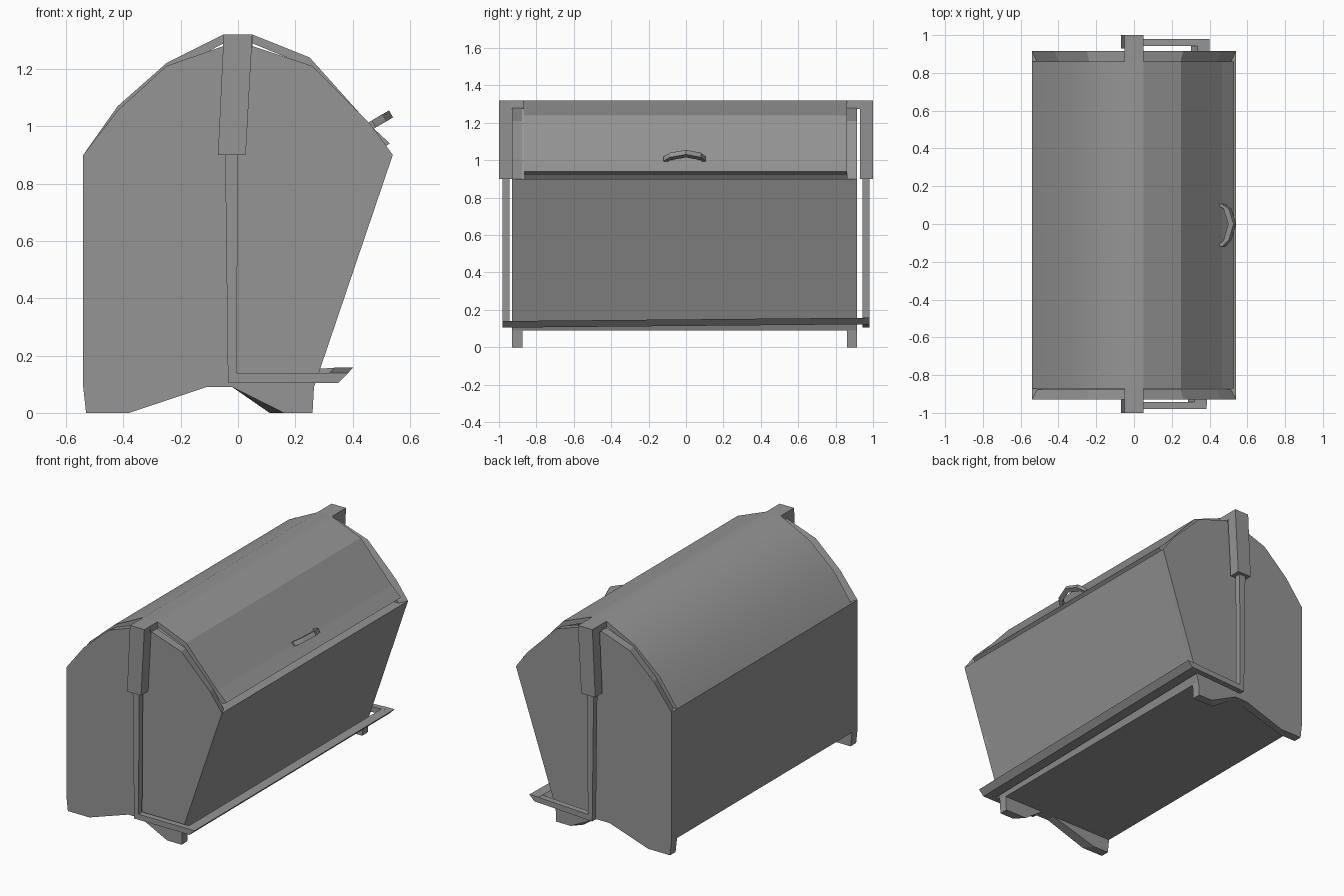
import bpy
import bmesh
from mathutils import Vector

cube = bpy.data.objects.get("Cube")
if cube:
    bpy.data.objects.remove(cube)

grey = bpy.data.materials.new("grey metal")
grey.use_nodes = True
GREY = (0.3, 0.3, 0.3, 1)
grey.diffuse_color = GREY
grey.node_tree.nodes["Principled BSDF"].inputs["Base Color"].default_value = GREY


def loft(name, sections, smooth=None):
    """Join matching rings of 3D points into a capped solid."""
    bm = bmesh.new()
    rings = [[bm.verts.new(p) for p in s] for s in sections]
    n = len(rings[0])
    for a, b in zip(rings, rings[1:]):
        for i in range(n):
            j = (i + 1) % n
            bm.faces.new((a[i], a[j], b[j], b[i]))
    bm.faces.new(rings[0][::-1])
    bm.faces.new(rings[-1])
    bmesh.ops.recalc_face_normals(bm, faces=bm.faces)
    mesh = bpy.data.meshes.new(name)
    bm.to_mesh(mesh)
    bm.free()
    mesh.materials.append(grey)
    obj = bpy.data.objects.new(name, mesh)
    bpy.context.collection.objects.link(obj)
    if smooth:
        bpy.ops.object.select_all(action='DESELECT')
        obj.select_set(True)
        bpy.context.view_layer.objects.active = obj
        bpy.ops.object.shade_smooth_by_angle(angle=smooth)
    return obj


def at_y(profile, y):
    return [(x, y, z) for x, z in profile]


def prism(name, profile, y0, y1, smooth=None):
    return loft(name, [at_y(profile, y0), at_y(profile, y1)], smooth)


def shell(outer, inward):
    """Close an open outline into a thin sheet, moved towards the bin centre."""
    centre = Vector((0, 0.6))
    inner = []
    for p in outer:
        v = Vector(p)
        inner.append(tuple(v + (centre - v).normalized() * inward))
    return outer + inner[::-1]


# Container with sloping front wall
prism("container", [(-.54, .9), (-.54, .09), (.265, .09), (.54, .9)], -.93, .915)

# End panels with arched top and feet
arch = [(-.54, .9), (-.42, 1.055), (-.25, 1.21), (-.05, 1.28),
        (.05, 1.28), (.26, 1.21), (.46, 1.01), (.54, .9)]
outer_feet = [(.265, .09), (.26, 0), (.16, 0), (-.02, .09),
              (-.11, .09), (-.38, 0), (-.53, 0), (-.54, .09)]
inner_feet = [(.265, .09), (.26, 0), (.11, 0), (-.02, .09),
              (-.11, .09), (-.42, 0), (-.53, 0), (-.54, .09)]
inner_arch = [(x * .95, z) for x, z in arch]
for name, y_out, y_in in (("front", -.93, -.875), ("back", .915, .86)):
    loft(name + "_end_panel", [at_y(arch + outer_feet, y_out),
                               at_y(inner_arch + inner_feet, y_in)])

# Rounded fixed cover and faceted opening lid
cover = [(-.54, .9), (-.42, 1.07), (-.25, 1.22), (-.05, 1.32), (.05, 1.32)]
prism("rounded_cover", shell(cover, .03), -.87, .86, .56)
lid = [(.05, 1.32), (.25, 1.24), (.465, 1.0), (.53, .94)]
prism("opening_lid", shell(lid, .03), -.87, .86)

# Lid handle: bent bar leaning outwards
path = [(.46, -.12, 1.0), (.495, -.085, 1.02), (.52, 0, 1.035),
        (.495, .08, 1.02), (.46, .105, 1.0)]
lean, up = Vector((.014, 0, .008)), Vector((-.007, 0, .012))
rings = []
for p in path:
    c = Vector(p)
    rings.append([c + lean + up, c - lean + up, c - lean - up, c + lean - up])
loft("lid_handle", rings)

# Lifting brackets and pedal linkage at both ends
bracket = [(-.05, 1.32), (.05, 1.32), (.027, .9), (-.07, .9)]
for name, s, lift in (("front", -1, 0), ("back", 1, .018)):
    prism(name + "_bracket", bracket, s, s * .93)
    prism(name + "_bracket_cap", [(-.05, 1.32), (.05, 1.32), (.05, 1.275), (-.05, 1.275)],
          s * .94, s * .86)
    prism(name + "_pedal_rod", [(-.045, .92), (0, .92), (-.005, .14),
                                (-.005, .105), (-.035, .105)], s * .98, s * .943)
    prism(name + "_pedal_arm", [(-.035, .105), (.34, .105 + lift),
                                (.36, .14 + lift), (-.035, .14)], s * .98, s * .943)

# Foot pedal bar, slightly skewed along its length
pedal = [(.285, .105), (.35, .105), (.385, .14), (.32, .14)]
skewed = [(x + .016, z + .018) for x, z in pedal]
loft("foot_pedal", [at_y(pedal, -.98), at_y(skewed, .98)])
